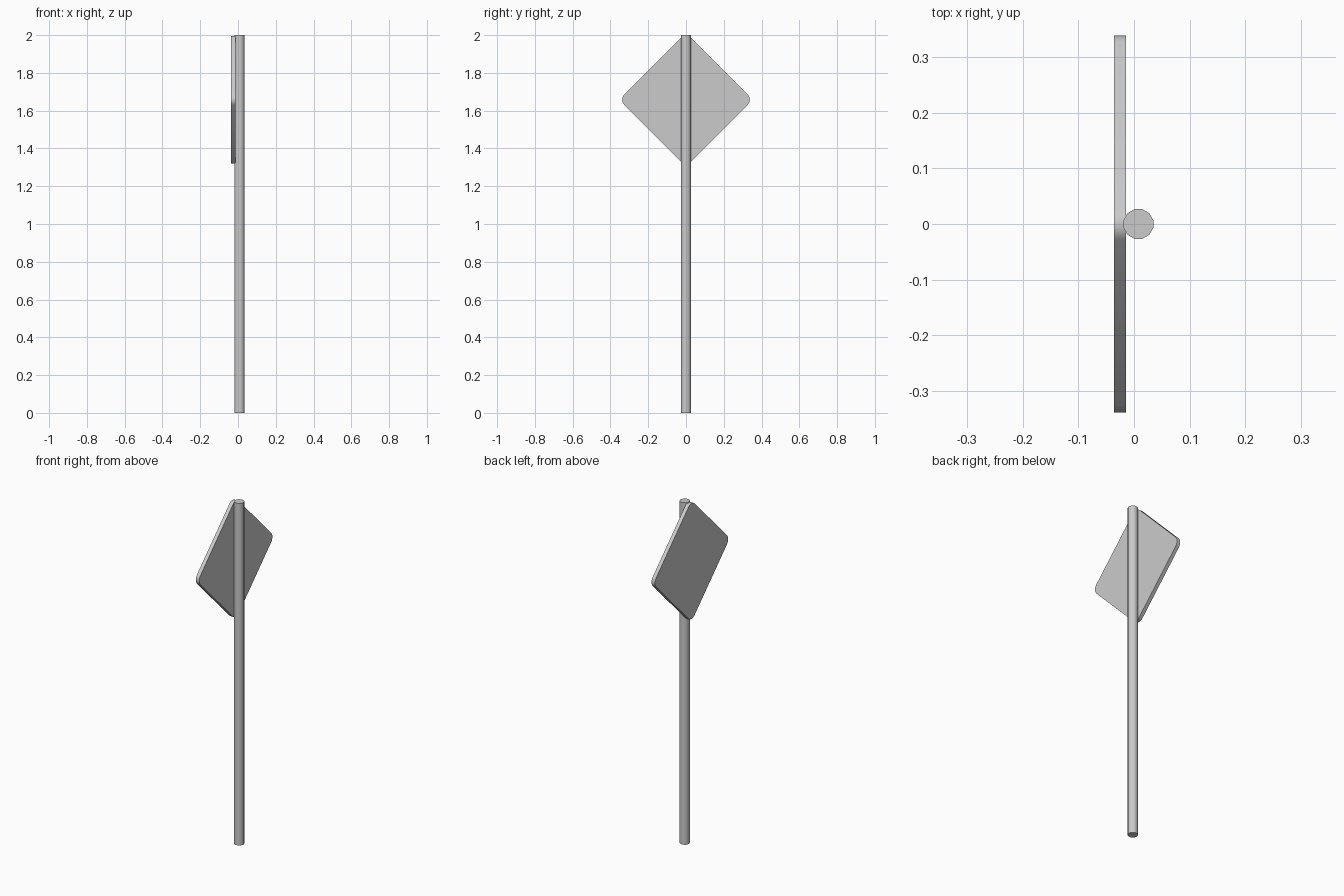
import bpy, bmesh
from math import pi, sin, cos

cube = bpy.data.objects.get("Cube")
if cube:
    bpy.data.objects.remove(cube, do_unlink=True)

# One plain grey for everything
grey = bpy.data.materials.new("plain grey")
grey.use_nodes = True
colour = (0.6, 0.6, 0.6, 1)
grey.diffuse_color = colour
grey.node_tree.nodes["Principled BSDF"].inputs["Base Color"].default_value = colour


def finish(obj, name):
    obj.name = name
    obj.data.materials.append(grey)
    bpy.ops.object.select_all(action="DESELECT")
    bpy.context.view_layer.objects.active = obj
    obj.select_set(True)
    bpy.ops.object.shade_smooth_by_angle(angle=pi / 4)


# Post
bpy.ops.mesh.primitive_cylinder_add(vertices=12, radius=0.0275, depth=2,
                                    location=(0.008, 0, 1), rotation=(0, 0, pi / 12))
finish(bpy.context.object, "post")

# Diamond sign plate: rounded square outline, extruded through its thickness
half_diagonal, radius, steps = 0.338, 0.04, 6
mid_z, back_x, thickness = 1.658, -0.036, 0.022
bm = bmesh.new()
outline = []
for corner in range(4):
    direction = corner * pi / 2
    reach = half_diagonal - radius
    for i in range(steps + 1):
        a = direction + (i / steps - 0.5) * pi / 2
        outline.append(bm.verts.new((back_x,
                                     reach * cos(direction) + radius * cos(a),
                                     mid_z + reach * sin(direction) + radius * sin(a))))
face = bm.faces.new(outline)
side = bmesh.ops.extrude_face_region(bm, geom=[face])["geom"]
moved = [v for v in side if isinstance(v, bmesh.types.BMVert)]
bmesh.ops.translate(bm, verts=moved, vec=(thickness, 0, 0))
bmesh.ops.recalc_face_normals(bm, faces=bm.faces)
mesh = bpy.data.meshes.new("sign_plate")
bm.to_mesh(mesh)
bm.free()
plate = bpy.data.objects.new("sign_plate", mesh)
bpy.context.collection.objects.link(plate)
finish(plate, "sign_plate")
